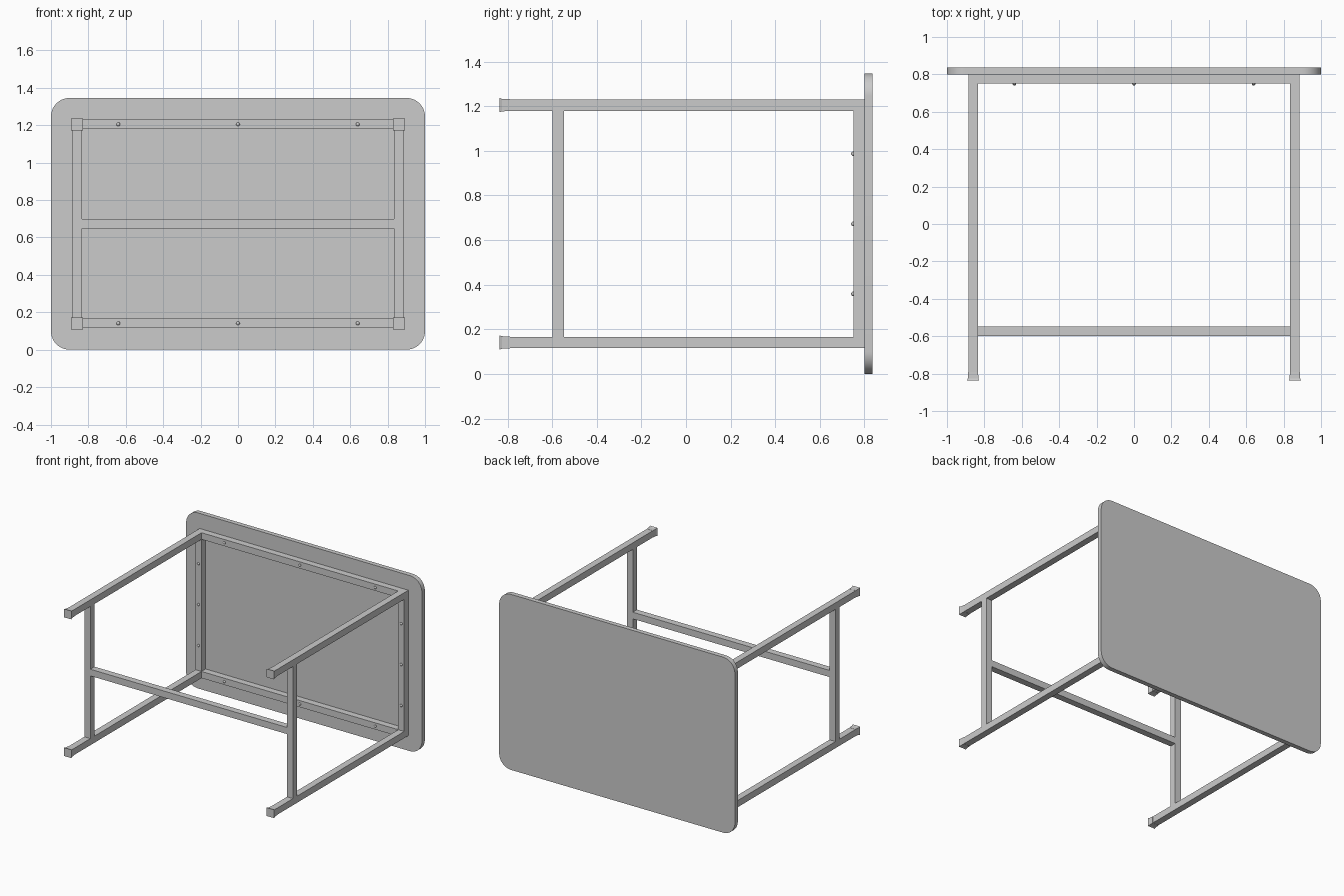
import bpy, bmesh
from mathutils import Matrix, Vector

if "Cube" in bpy.data.objects:
    bpy.data.objects.remove(bpy.data.objects["Cube"], do_unlink=True)

grey = bpy.data.materials.new("plain_grey")
grey.use_nodes = True
COLOUR = (0.6, 0.6, 0.6, 1)
grey.diffuse_color = COLOUR
grey.node_tree.nodes["Principled BSDF"].inputs["Base Color"].default_value = COLOUR

MID = 0.673            # height of the table's centre line
LEG_X, LEG_Z = 0.86, 0.532
HALF = 0.0255          # half width of the square tube
FACE = 0.80            # underside of the tabletop


def finish(name, bm):
    bmesh.ops.recalc_face_normals(bm, faces=bm.faces)
    mesh = bpy.data.meshes.new(name)
    bm.to_mesh(mesh)
    bm.free()
    mesh.materials.append(grey)
    obj = bpy.data.objects.new(name, mesh)
    bpy.context.collection.objects.link(obj)
    return obj


def box_mesh(lo, hi):
    lo, hi = Vector(lo), Vector(hi)
    bm = bmesh.new()
    bmesh.ops.create_cube(bm, size=1)
    bmesh.ops.scale(bm, vec=hi - lo, verts=bm.verts)
    bmesh.ops.translate(bm, vec=(lo + hi) / 2, verts=bm.verts)
    return bm


def box(name, lo, hi):
    return finish(name, box_mesh(lo, hi))


def smooth(obj):
    bpy.ops.object.select_all(action='DESELECT')
    obj.select_set(True)
    bpy.context.view_layer.objects.active = obj
    bpy.ops.object.shade_smooth_by_angle()


# Tabletop with rounded corners
bm = box_mesh((-1, FACE, 0), (1, 0.836, 2 * MID))
corners = [e for e in bm.edges if abs(e.verts[0].co.y - e.verts[1].co.y) > 0.01]
bmesh.ops.bevel(bm, geom=corners, offset=0.1, segments=12, profile=0.5, affect='EDGES')
smooth(finish("tabletop", bm))


# Foot cap that flares toward the floor end
def foot(name, x, z):
    bm = bmesh.new()
    rings = []
    for y, r in ((-0.79, 0.0265), (-0.825, 0.028), (-0.836, 0.032)):
        rings.append([bm.verts.new((x + sx * r, y, z + sz * r))
                      for sx, sz in ((-1, -1), (1, -1), (1, 1), (-1, 1))])
    for a, b in zip(rings, rings[1:]):
        for i in range(4):
            j = (i + 1) % 4
            bm.faces.new((a[i], a[j], b[j], b[i]))
    bm.faces.new(rings[0])
    bm.faces.new(rings[-1])
    finish(name, bm)


# Domed screw head facing -y
def screw(name, x, z):
    bm = bmesh.new()
    bmesh.ops.create_uvsphere(bm, u_segments=12, v_segments=6, radius=0.01)
    bmesh.ops.translate(bm, vec=(x, 0.75, z), verts=bm.verts)
    smooth(finish(name, bm))


for sx, side in ((1, "left"), (-1, "right")):
    x = sx * LEG_X
    # Legs and feet
    for sz, level in ((1, "upper"), (-1, "lower")):
        z = MID + sz * LEG_Z
        box(f"{side}_{level}_leg", (x - HALF, -0.83, z - HALF), (x + HALF, FACE, z + HALF))
        foot(f"{side}_{level}_foot", x, z)
    # Short apron rail and leg stretcher
    z0, z1 = MID - LEG_Z + HALF, MID + LEG_Z - HALF
    box(f"{side}_apron", (x - HALF, 0.75, z0), (x + HALF, FACE, z1))
    box(f"{side}_stretcher", (x - HALF, -0.598, z0), (x + HALF, -0.547, z1))
    for i in (-1, 0, 1):
        screw(f"{side}_screw_{i + 2}", x, MID + i * 0.314)

# Long apron rails
span = LEG_X - HALF
for sz, level in ((1, "upper"), (-1, "lower")):
    z = MID + sz * LEG_Z
    box(f"{level}_apron", (-span, 0.75, z - HALF), (span, FACE, z + HALF))
    for i in (-1, 0, 1):
        screw(f"{level}_screw_{i + 2}", i * 0.64, z)

# Crossbar between the stretchers
box("crossbar", (-span, -0.598, MID - HALF), (span, -0.547, MID + HALF))
